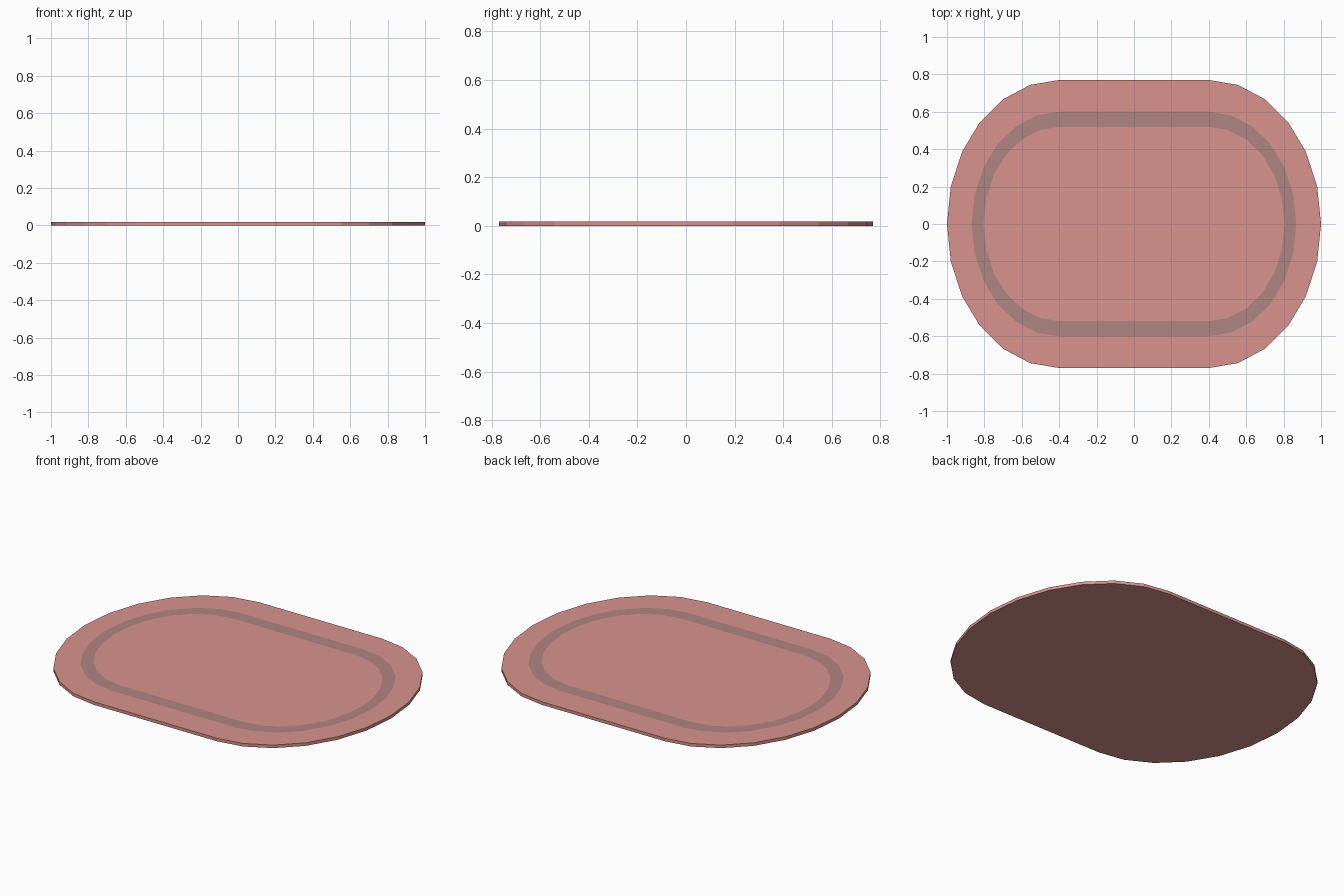
import bpy, bmesh, math

if "Cube" in bpy.data.objects:
    bpy.data.objects.remove(bpy.data.objects["Cube"])

HEIGHT = 0.018
SEGS = 12  # segments per rounded end


def material(name, color):
    m = bpy.data.materials.new(name)
    m.diffuse_color = (*color, 1)
    m.use_nodes = True
    m.node_tree.nodes["Principled BSDF"].inputs["Base Color"].default_value = m.diffuse_color
    return m


def outline(bm, scale, z):
    """Rounded-end loop: two half ellipses joined by straight sides."""
    verts = []
    for side in (1, -1):
        for i in range(SEGS + 1):
            a = math.pi * i / SEGS - math.pi / 2
            x = 0.4 + 0.6 * scale * math.cos(a)
            y = 0.77 * scale * math.sin(a)
            verts.append(bm.verts.new((side * x, side * y, z)))
    return verts


def bridge(bm, a, b, mat):
    n = len(a)
    for i in range(n):
        j = (i + 1) % n
        bm.faces.new((a[i], a[j], b[j], b[i])).material_index = mat


bm = bmesh.new()
bottom = outline(bm, 1, 0)
rim = outline(bm, 1, HEIGHT)
stripe_outer = outline(bm, 0.78, HEIGHT)
stripe_inner = outline(bm, 0.675, HEIGHT)

# Underside, edge, border, inlaid stripe and centre field
bm.faces.new(bottom[::-1])
bridge(bm, bottom, rim, 0)
bridge(bm, rim, stripe_outer, 0)
bridge(bm, stripe_outer, stripe_inner, 1)
bm.faces.new(stripe_inner)

mesh = bpy.data.meshes.new("rug")
bm.to_mesh(mesh)
bm.free()
mesh.materials.append(material("rug_pink", (0.69, 0.29, 0.27)))
mesh.materials.append(material("stripe_grey_pink", (0.43, 0.235, 0.22)))
rug = bpy.data.objects.new("rug", mesh)
bpy.context.collection.objects.link(rug)
